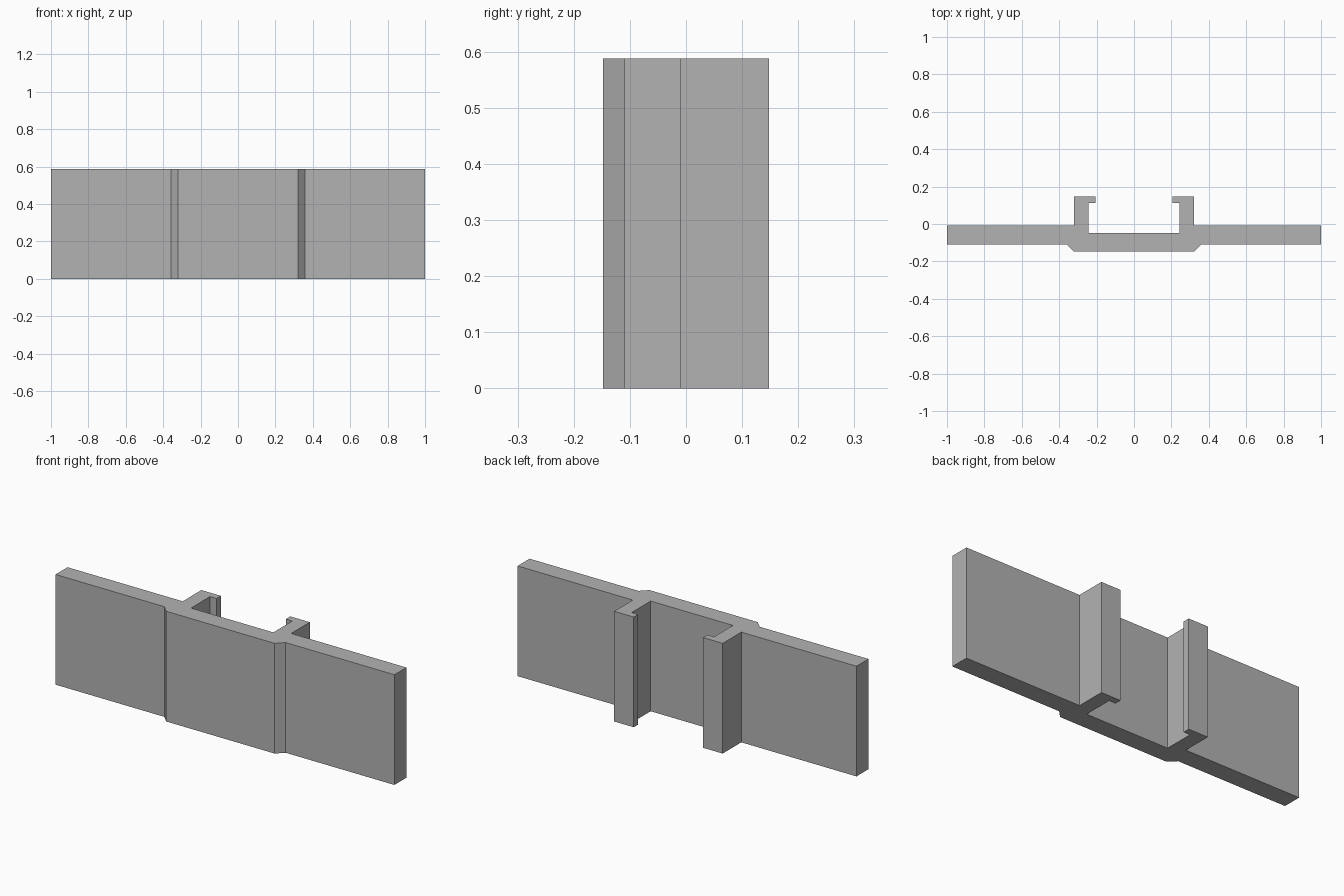
import bpy
import bmesh

cube = bpy.data.objects.get("Cube")
if cube:
    bpy.data.objects.remove(cube, do_unlink=True)

HEIGHT = 0.588

# Plain grey material
grey = bpy.data.materials.new("plain grey")
grey.use_nodes = True
colour = (0.45, 0.45, 0.45, 1)
grey.diffuse_color = colour
grey.node_tree.nodes["Principled BSDF"].inputs["Base Color"].default_value = colour

# Half of the cross-section: raised front, chamfer, side flange, hooked lip, channel floor
half = [
    (0.32, -0.148), (0.358, -0.11), (1, -0.11), (1, -0.009), (0.32, -0.009),
    (0.32, 0.148), (0.205, 0.148), (0.205, 0.111), (0.243, 0.111), (0.243, -0.049),
]
outline = half + [(-x, y) for x, y in reversed(half)]

# Extrude the full section upward
bm = bmesh.new()
base = bm.faces.new([bm.verts.new((x, y, 0)) for x, y in outline])
result = bmesh.ops.extrude_face_region(bm, geom=[base], use_keep_orig=True)
top = [v for v in result["geom"] if isinstance(v, bmesh.types.BMVert)]
bmesh.ops.translate(bm, verts=top, vec=(0, 0, HEIGHT))
bmesh.ops.recalc_face_normals(bm, faces=bm.faces)

mesh = bpy.data.meshes.new("channel_rail")
bm.to_mesh(mesh)
bm.free()
mesh.materials.append(grey)
rail = bpy.data.objects.new("channel_rail", mesh)
bpy.context.collection.objects.link(rail)
